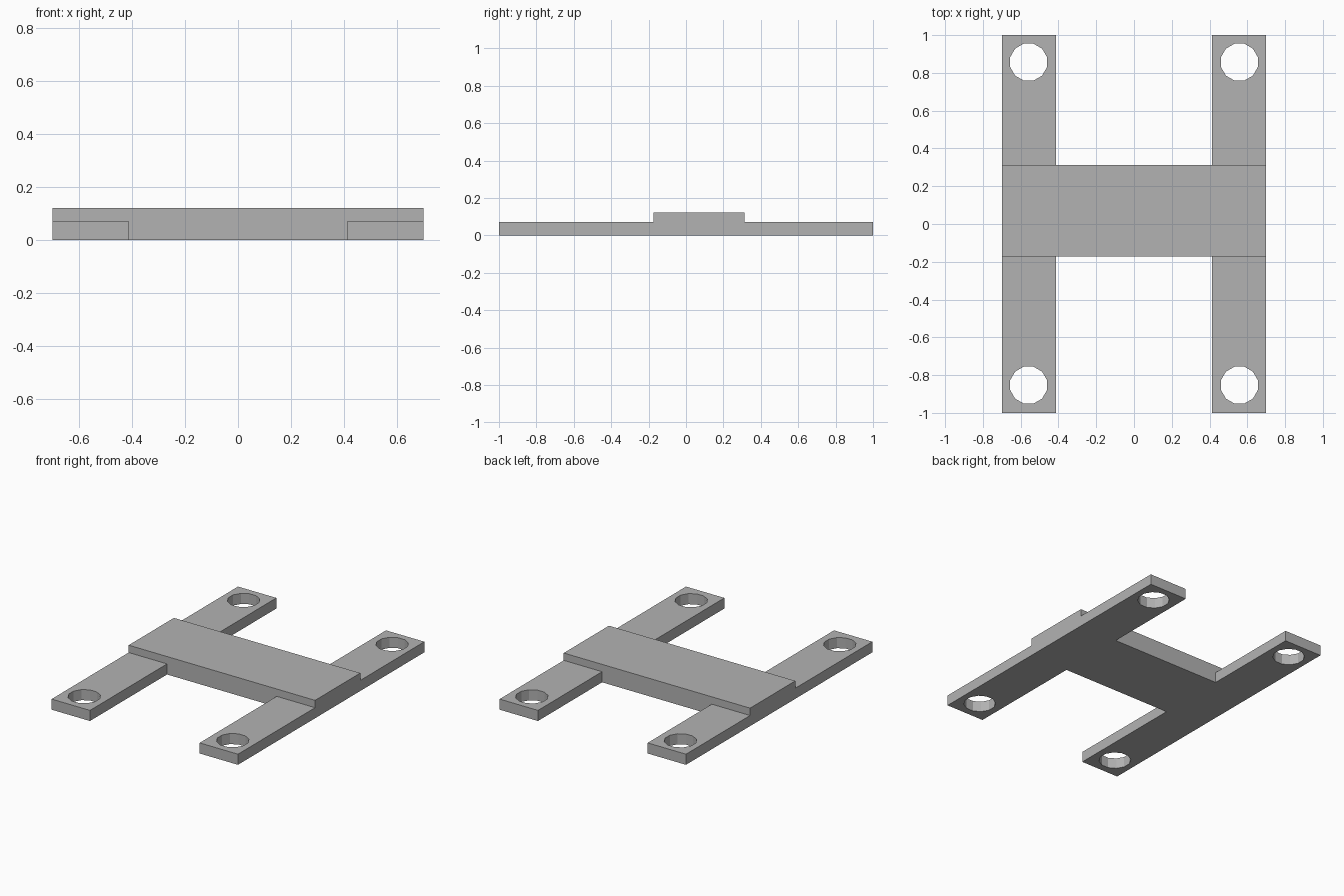
import bpy
import math

cube = bpy.data.objects.get("Cube")
if cube:
    bpy.data.objects.remove(cube, do_unlink=True)

HALF_W, ARM_IN = 0.70, 0.412          # outer and inner x of the arms
BAR_FRONT, BAR_BACK = -0.173, 0.312   # y extent of the crossbar
ARM_H, BAR_H = 0.072, 0.122
HOLE_R, HOLE_X = 0.101, 0.558

grey = bpy.data.materials.new("plain grey")
grey.use_nodes = True
colour = (0.45, 0.45, 0.45, 1)
grey.diffuse_color = colour
grey.node_tree.nodes["Principled BSDF"].inputs["Base Color"].default_value = colour


def box(name, low, high):
    """Flat-shaded box between two corners."""
    centre = [(a + b) / 2 for a, b in zip(low, high)]
    bpy.ops.mesh.primitive_cube_add(size=1, location=centre)
    ob = bpy.context.object
    ob.name = name
    ob.scale = [b - a for a, b in zip(low, high)]
    bpy.ops.object.transform_apply(location=True, rotation=False, scale=True)
    ob.data.materials.append(grey)
    return ob


def drill(ob, x, y):
    """Cut a twelve-sided vertical hole through a part."""
    bpy.ops.mesh.primitive_cylinder_add(vertices=12, radius=HOLE_R, depth=1,
                                        location=(x, y, 0),
                                        rotation=(0, 0, math.pi / 12))
    cutter = bpy.context.object
    cutter.hide_render = True
    cutter.data.materials.append(grey)
    mod = ob.modifiers.new("hole", "BOOLEAN")
    mod.operation = "DIFFERENCE"
    mod.solver = "EXACT"
    mod.object = cutter
    bpy.context.view_layer.objects.active = ob
    bpy.ops.object.modifier_apply(modifier=mod.name)
    bpy.data.objects.remove(cutter, do_unlink=True)


# Raised crossbar
box("crossbar", (-HALF_W, BAR_FRONT, 0), (HALF_W, BAR_BACK, BAR_H))

# Four drilled arms butting against the crossbar
for side, sx in (("left", 1), ("right", -1)):
    x0, x1 = sorted((sx * ARM_IN, sx * HALF_W))
    for end, y0, y1, hole_y in (("front", -1, BAR_FRONT, -0.853),
                                ("back", BAR_BACK, 1, 0.857)):
        arm = box(f"{end}_{side}_arm", (x0, y0, 0), (x1, y1, ARM_H))
        drill(arm, sx * HOLE_X, hole_y)
